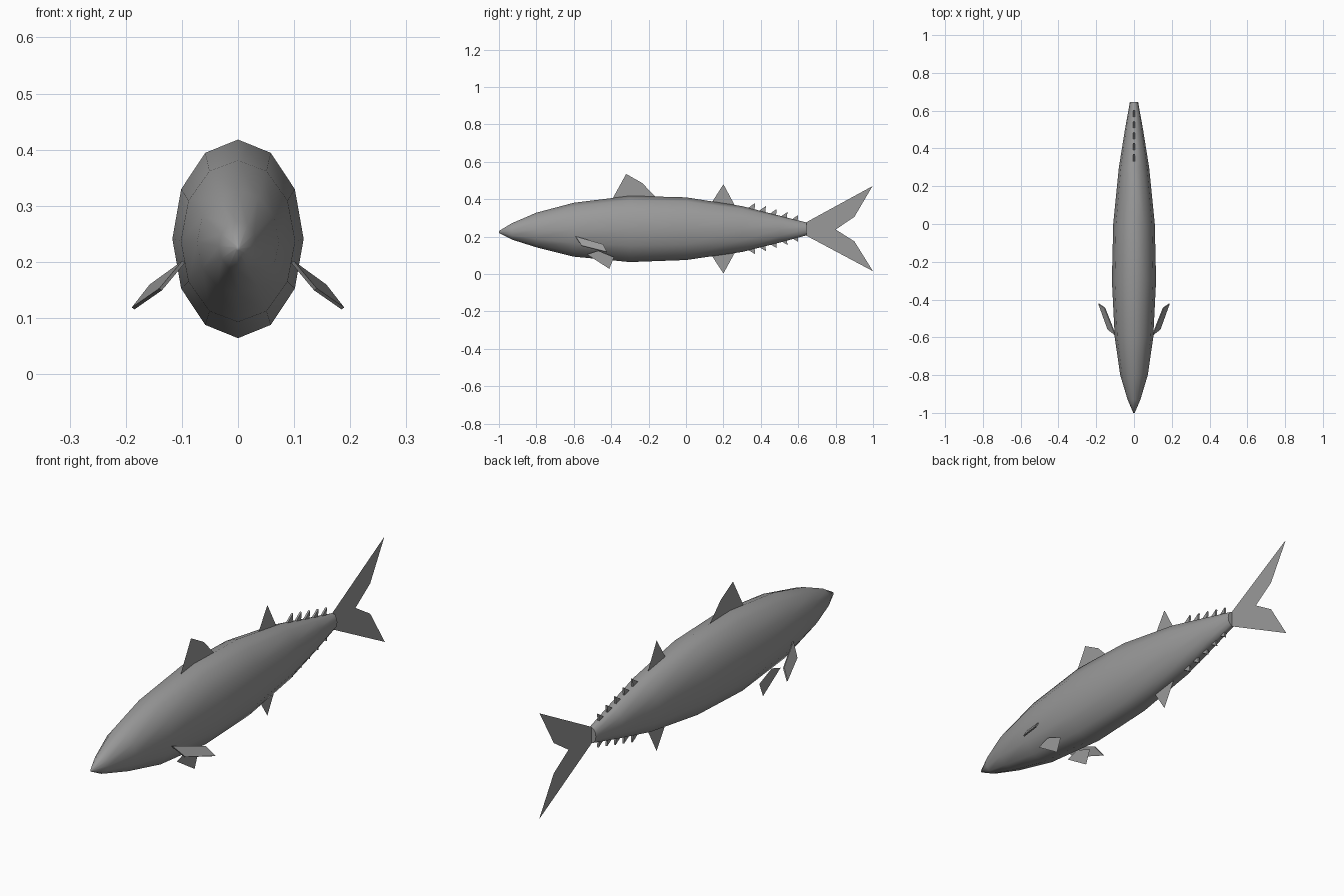
import bpy, math

if "Cube" in bpy.data.objects:
    bpy.data.objects.remove(bpy.data.objects["Cube"])

grey = bpy.data.materials.new("dark_grey")
grey.diffuse_color = (.32, .32, .32, 1)
grey.use_nodes = True
grey.node_tree.nodes["Principled BSDF"].inputs["Base Color"].default_value = grey.diffuse_color


def make(name, verts, faces, thickness=0):
    mesh = bpy.data.meshes.new(name)
    mesh.from_pydata(verts, [], faces)
    mesh.update()
    mesh.materials.append(grey)
    obj = bpy.data.objects.new(name, mesh)
    bpy.context.collection.objects.link(obj)
    if thickness:
        mod = obj.modifiers.new("thickness", 'SOLIDIFY')
        mod.thickness, mod.offset = thickness, 0
    return obj


def flat_fin(name, outline, x=0, thickness=0):
    """Upright fin from (y, z) points."""
    return make(name, [(x, y, z) for y, z in outline], [range(len(outline))], thickness)


# Body: 12-sided elliptical rings (y, half width, bottom z, top z)
N = 12
stations = [(-1.0, .004, .220, .230), (-.93, .034, .184, .272),
            (-.8, .073, .143, .328), (-.6, .102, .093, .381),
            (-.3, .117, .064, .418), (0, .110, .075, .410),
            (.3, .080, .118, .363), (.5, .048, .168, .312),
            (.645, .022, .207, .275)]
verts = []
for y, w, lo, hi in stations:
    for i in range(N):
        a = 2 * math.pi * i / N
        verts.append((w * math.cos(a), y, (lo + hi) / 2 + (hi - lo) / 2 * math.sin(a)))
faces = [range(N), range(len(verts) - 1, len(verts) - N - 1, -1)]
for s in range(len(stations) - 1):
    for i in range(N):
        j = (i + 1) % N
        faces.append((s * N + i, s * N + N + i, s * N + N + j, s * N + j))
body = make("body", verts, faces)
bpy.context.view_layer.objects.active = body
body.select_set(True)
bpy.ops.object.shade_smooth_by_angle(angle=math.radians(70))

# Fins on the centre plane
flat_fin("front_dorsal_fin", [(-.40, .39), (-.32, .535), (-.235, .487), (-.16, .41), (-.16, .38)])
flat_fin("rear_dorsal_fin", [(.13, .37), (.2, .48), (.27, .35)])
flat_fin("anal_fin", [(.13, .11), (.2, .003), (.27, .13)])

# Tail in two lobes
flat_fin("tail_upper", [(.64, .24), (.64, .275), (.997, .47), (.9, .305), (.8, .238)])
flat_fin("tail_lower", [(.64, .24), (.8, .238), (.9, .175), (1.0, .015), (.64, .207)])

# Finlets along the tail stalk, above and below
for k in range(5):
    y = .37 + .0575 * k
    top, low = .380 - .016 * k, .106 + .0165 * k
    flat_fin(f"upper_finlet_{k + 1}", [(y - .05, top - .035), (y, top), (y - .005, top - .05)], 0, .008)
    flat_fin(f"lower_finlet_{k + 1}", [(y - .05, low + .03), (y, low), (y - .005, low + .05)], 0, .008)

# Paired pectoral and pelvic fins
for side, s in (("left", -1), ("right", 1)):
    pts = [(.097, -.59, .2), (.155, -.443, .158), (.187, -.422, .117), (.138, -.558, .151)]
    make(side + "_pectoral_fin", [(s * x, y, z) for x, y, z in pts], [range(4)], .006)
    flat_fin(side + "_pelvic_fin", [(-.53, .105), (-.47, .125), (-.385, .09), (-.41, .028)], s * .08)
